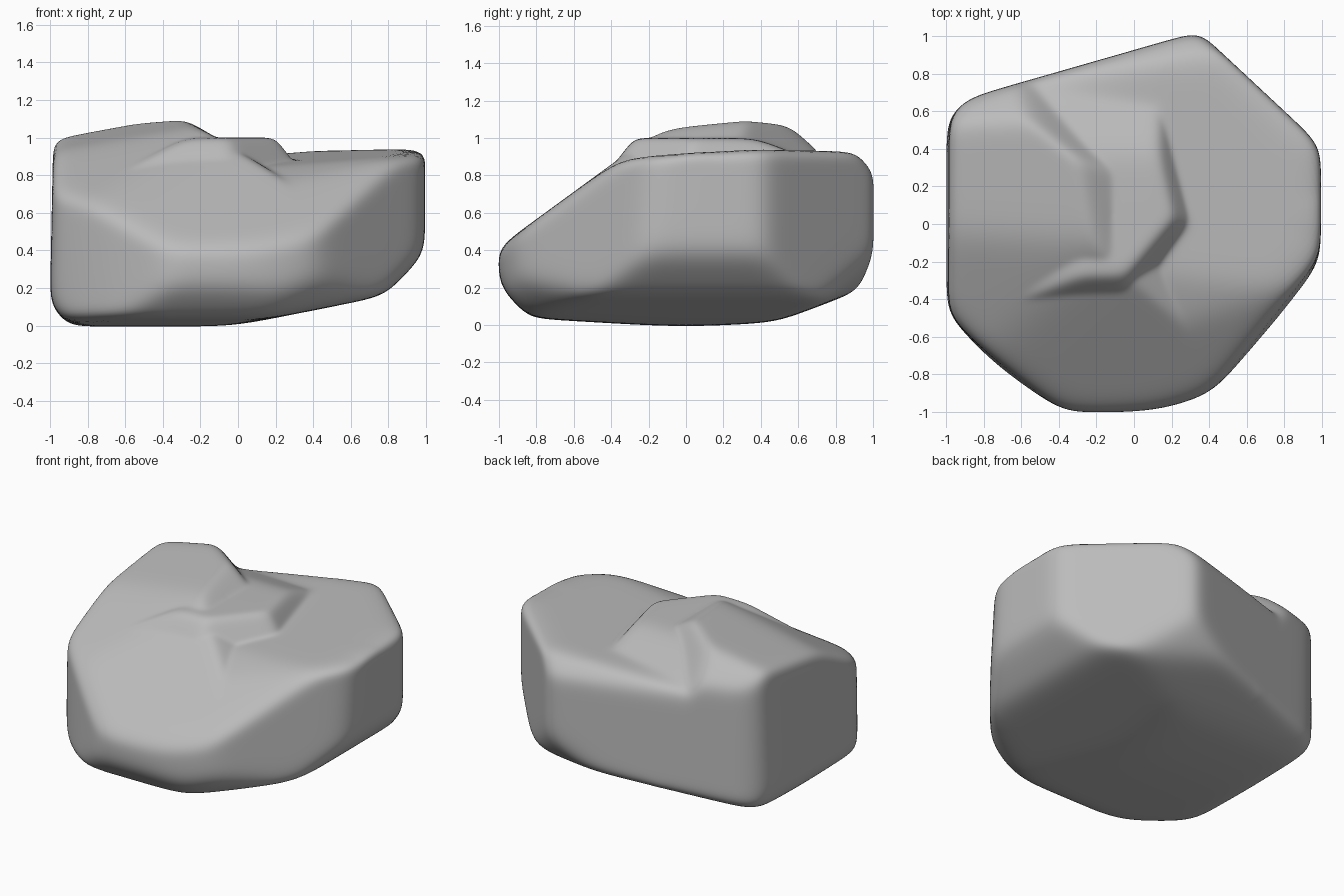
import bpy
import bmesh
from math import cos, sin, radians
from mathutils import Vector

if "Cube" in bpy.data.objects:
    bpy.data.objects.remove(bpy.data.objects["Cube"], do_unlink=True)

CORE = Vector((-0.1, 0.05, 0.5))
SHARPNESS = 36


def plane(normal, offset):
    """Plane scaled so that its dot product with a ray gives 1 / distance."""
    return normal / (offset - normal.dot(CORE))


def wall(angle, distance, lean=0.0):
    """Side face; distance is measured at z = 0.4, lean tips it upwards."""
    a = radians(angle)
    return plane(Vector((cos(a), sin(a), lean)), distance + lean * 0.4)


def top(height, slope_x=0.0, slope_y=0.0):
    return plane(Vector((-slope_x, -slope_y, 1)), height)


def bottom(height, slope_x=0.0, slope_y=0.0):
    return plane(Vector((slope_x, slope_y, -1)), -height)


def reach(ray, planes):
    """Distance along a ray to a convex body with softened edges."""
    total = sum(max(p.dot(ray), 0) ** SHARPNESS for p in planes)
    return total ** (-1 / SHARPNESS)


# Sides shared by every layer
sides = [
    wall(180, 0.995, 0.02), wall(139, 1.12), wall(106, 0.89), wall(47, 0.985),
    wall(0, 0.995), wall(-40, 0.9, 0.05), wall(-71, 0.99), wall(-90, 1.005),
    wall(234, 1.03, 0.05), wall(220, 1.07),
]
# Underside with chamfered rim
underside = [
    wall(75, 1.1, -0.8), wall(0, 1.02, -1), wall(-50, 1.13, -1),
    wall(-90, 1.2, -1), wall(180, 1.3, -1), bottom(-0.17, 0, 0.38),
    bottom(-0.015, 0, -0.06), bottom(0, 0.2, 0), bottom(-0.015, 0, 0.06),
]
shell = sides + underside
front_slope = top(1.15, 0, 0.73)
back_lip = wall(106, 1.4, 1.2)

# Low bed on the right and back
bed = shell + [front_slope, back_lip, top(0.85, 0.08, 0.06),
               top(0.92, 0.12, 0.35)]
# Middle ledge with a broken right edge, sinking under the crest on the left
ledge = shell + [
    back_lip, top(1.36, 0, 1.3), top(1.0), top(1.15, 0, -0.4),
    top(1.14, 0.5, 0), wall(-40, 0.56, 0.7), wall(13, 0.63, 0.7),
]
# High left layer ending at a diagonal cleft
crest = shell + [
    front_slope, top(1.11, 0.18, 0.13), top(1.15, 0.2, 0.5),
    top(0.93, -0.6, 0), wall(53, 0.57, 0.68), wall(106, 1.5, 1.2),
]

# Project a dense ball onto the outermost layer
bm = bmesh.new()
bmesh.ops.create_icosphere(bm, subdivisions=7, radius=1)
for v in bm.verts:
    ray = v.co.normalized()
    v.co = CORE + ray * max(reach(ray, body) for body in (bed, ledge, crest))
for _ in range(10):
    bmesh.ops.smooth_vert(bm, verts=bm.verts, factor=0.5,
                          use_axis_x=True, use_axis_y=True, use_axis_z=True)

mesh = bpy.data.meshes.new("boulder")
bm.to_mesh(mesh)
bm.free()
boulder = bpy.data.objects.new("boulder", mesh)
bpy.context.collection.objects.link(boulder)
mesh.shade_smooth()

stone = bpy.data.materials.new("grey stone")
stone.use_nodes = True
grey = (0.5, 0.5, 0.5, 1)
stone.diffuse_color = grey
stone.node_tree.nodes["Principled BSDF"].inputs["Base Color"].default_value = grey
mesh.materials.append(stone)
